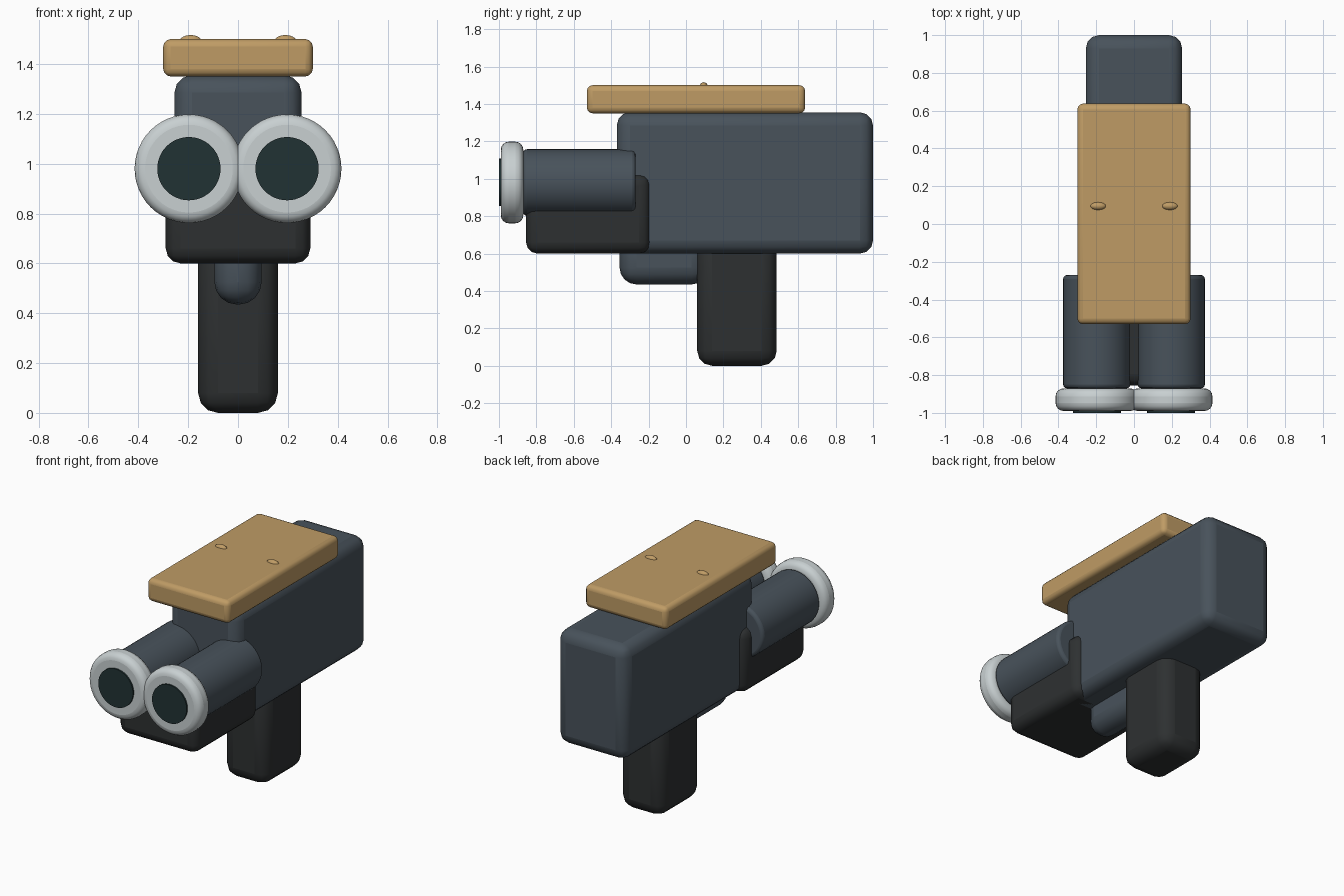
import bpy, math

if "Cube" in bpy.data.objects:
    bpy.data.objects.remove(bpy.data.objects["Cube"])


def material(name, rgb):
    m = bpy.data.materials.new(name)
    m.diffuse_color = (*rgb, 1)
    m.use_nodes = True
    m.node_tree.nodes["Principled BSDF"].inputs["Base Color"].default_value = m.diffuse_color
    return m


SLATE = material("slate", (0.065, 0.085, 0.105))
DARK = material("charcoal", (0.027, 0.030, 0.031))
TAN = material("tan", (0.52, 0.33, 0.13))
SILVER = material("silver", (0.58, 0.63, 0.64))
GLASS = material("glass", (0.015, 0.032, 0.034))


def finish(ob, name, mat, bevel=0, segments=3):
    ob.name = name
    ob.data.materials.append(mat)
    bpy.ops.object.transform_apply(location=False, rotation=True, scale=True)
    bpy.ops.object.shade_smooth_by_angle(angle=math.radians(40))
    if bevel:
        mod = ob.modifiers.new("Rounded edges", 'BEVEL')
        mod.width = bevel
        mod.segments = segments
        mod.limit_method = 'ANGLE'
        mod.angle_limit = math.radians(40)
    return ob


def block(name, half_x, y, z, mat, bevel, segments=3):
    bpy.ops.mesh.primitive_cube_add(
        size=1, location=(0, (y[0] + y[1]) / 2, (z[0] + z[1]) / 2))
    ob = bpy.context.object
    ob.scale = (2 * half_x, y[1] - y[0], z[1] - z[0])
    finish(ob, name, mat, bevel, segments)
    for p in ob.data.polygons:
        p.use_smooth = True


def tube(name, x, y, z, radius, mat, bevel=0, segments=3):
    bpy.ops.mesh.primitive_cylinder_add(
        vertices=48, radius=radius, depth=y[1] - y[0],
        location=(x, (y[0] + y[1]) / 2, z), rotation=(math.pi / 2, 0, 0))
    finish(bpy.context.object, name, mat, bevel, segments)


# Main housing, grip and lower parts
block("body", 0.255, (-0.37, 1.0), (0.60, 1.355), SLATE, 0.07)
block("handle", 0.16, (0.06, 0.485), (0.0, 0.68), DARK, 0.08)
block("front_cradle", 0.29, (-0.855, -0.19), (0.60, 1.025), DARK, 0.06)
block("trigger_housing", 0.095, (-0.355, 0.12), (0.435, 0.72), SLATE, 0.09, 4)

# Top plate
block("top_plate", 0.30, (-0.53, 0.637), (1.35, 1.50), TAN, 0.03)

# Mirrored barrels, rims, lenses and plate studs
for label, s in (("left", -1), ("right", 1)):
    x = s * 0.197
    tube(label + "_barrel", x, (-0.87, -0.27), 0.98, 0.178, SLATE, 0.02)
    tube(label + "_rim", x, (-0.99, -0.87), 0.98, 0.218, SILVER, 0.042, 4)
    tube(label + "_lens", x, (-1.0, -0.90), 0.98, 0.127, GLASS)
    bpy.ops.mesh.primitive_uv_sphere_add(
        segments=24, ring_count=12, radius=1, location=(s * 0.19, 0.095, 1.495))
    stud = bpy.context.object
    stud.scale = (0.042, 0.021, 0.021)
    finish(stud, label + "_stud", TAN)
